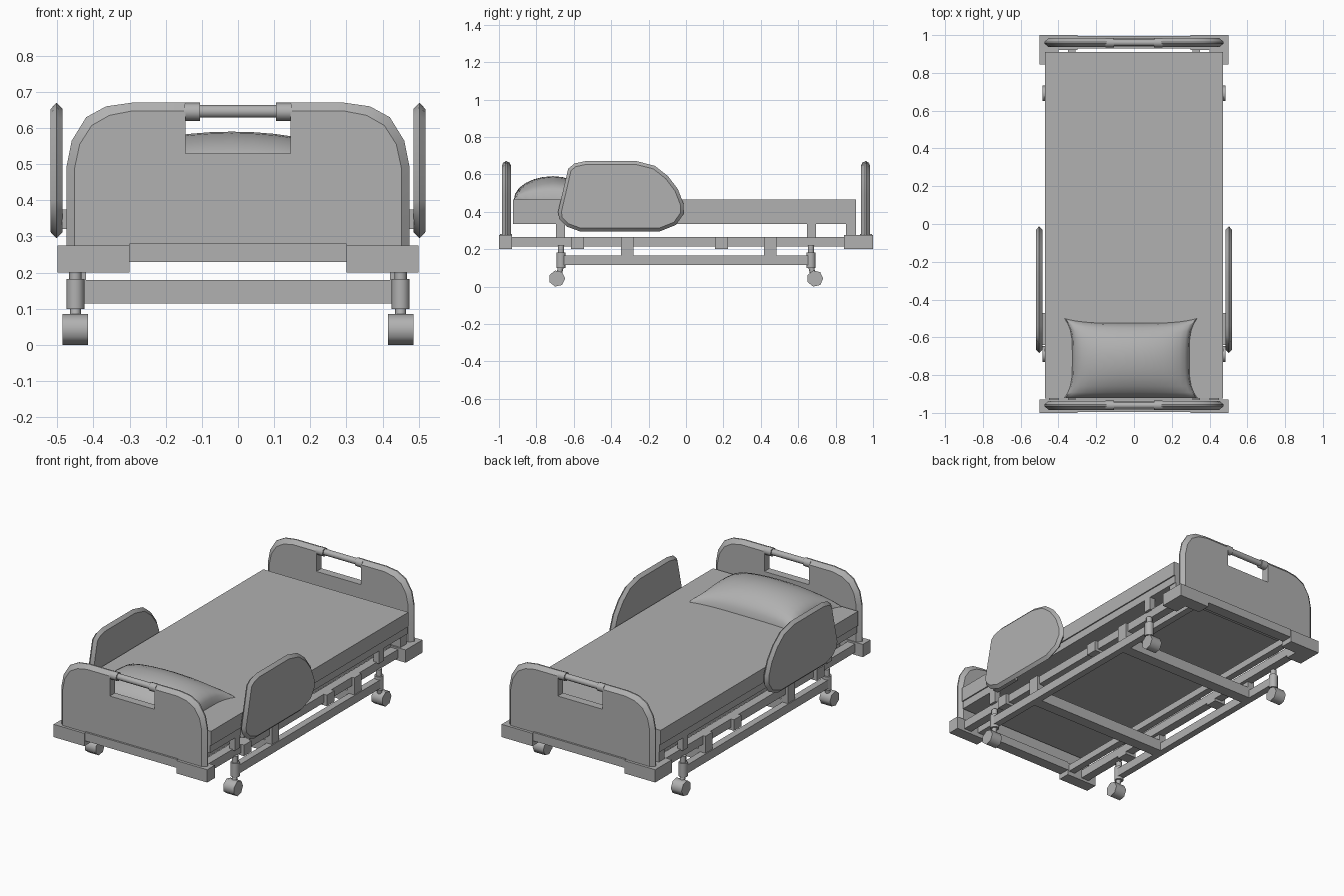
import bpy, bmesh, math
from mathutils import Vector

if "Cube" in bpy.data.objects:
    bpy.data.objects.remove(bpy.data.objects["Cube"])

grey = bpy.data.materials.new("mid_grey")
grey.diffuse_color = (0.44, 0.44, 0.44, 1)
grey.use_nodes = True
grey.node_tree.nodes["Principled BSDF"].inputs["Base Color"].default_value = grey.diffuse_color


def soften(ob, angle):
    bpy.ops.object.select_all(action='DESELECT')
    ob.select_set(True)
    bpy.context.view_layer.objects.active = ob
    bpy.ops.object.shade_smooth_by_angle(angle=math.radians(angle))


def add_mesh(name, verts, faces, smooth=None, weld=0.0):
    me = bpy.data.meshes.new(name)
    me.from_pydata(verts, [], faces)
    bm = bmesh.new()
    bm.from_mesh(me)
    if weld:
        bmesh.ops.remove_doubles(bm, verts=bm.verts, dist=weld)
    bmesh.ops.recalc_face_normals(bm, faces=bm.faces)
    bm.to_mesh(me)
    bm.free()
    me.materials.append(grey)
    ob = bpy.data.objects.new(name, me)
    bpy.context.collection.objects.link(ob)
    if smooth:
        soften(ob, smooth)
    return ob


def box(name, x0, x1, y0, y1, z0, z1):
    v = [(x, y, z) for x in (x0, x1) for y in (y0, y1) for z in (z0, z1)]
    f = [(0, 1, 3, 2), (4, 6, 7, 5), (0, 4, 5, 1), (2, 3, 7, 6), (0, 2, 6, 4), (1, 5, 7, 3)]
    return add_mesh(name, v, f)


def box_pair(name, x0, x1, *rest):
    box(name + "_right", x0, x1, *rest)
    box(name + "_left", -x1, -x0, *rest)


def loft(name, rings, smooth=None):
    """Skin equal-length rings and cap both ends."""
    n = len(rings[0])
    v = [p for r in rings for p in r]
    f = [(k * n + i, k * n + (i + 1) % n, (k + 1) * n + (i + 1) % n, (k + 1) * n + i)
         for k in range(len(rings) - 1) for i in range(n)]
    f += [tuple(range(n)), tuple(range((len(rings) - 1) * n, len(rings) * n))]
    return add_mesh(name, v, f, smooth)


def cylinder(name, a, b, r, n):
    a, b = Vector(a), Vector(b)
    q = (b - a).to_track_quat('Z', 'Y')
    circ = [q @ Vector((r * math.cos(t), r * math.sin(t), 0))
            for t in (2 * math.pi * i / n for i in range(n))]
    return loft(name, [[tuple(c + e) for c in circ] for e in (a, b)], 62)


# Head and foot boards: notched panel with ridged rim, and grab handle
INNER = [(0.452, 0.25), (0.452, 0.49), (0.438, 0.555), (0.405, 0.607), (0.356, 0.635),
         (0.295, 0.647), (0.145, 0.647), (0.145, 0.53)]
OUTER = [(0.475, 0.25), (0.475, 0.49), (0.460, 0.565), (0.420, 0.630), (0.365, 0.660),
         (0.295, 0.670), (0.145, 0.670), (0.145, 0.53)]
for end, yc in (("head", -0.96), ("foot", 0.96)):
    rings = []
    for half, d in ((INNER, -0.024), (OUTER, -0.004), (OUTER, 0.004), (INNER, 0.024)):
        full = half + [(-x, z) for x, z in reversed(half)]
        rings.append([(x, yc + d, z) for x, z in full])
    loft(end + "_board", rings, 35)
    for s, side in ((1, "right"), (-1, "left")):
        cylinder(f"{end}_handle_socket_{side}", (s * 0.105, yc, 0.645), (s * 0.15, yc, 0.645), 0.025, 8)
    cylinder(end + "_board_handle", (-0.11, yc, 0.646), (0.11, yc, 0.646), 0.018, 10)

# End bumpers with deeper corner blocks
box("head_bumper", -0.3, 0.3, -0.995, -0.93, 0.23, 0.28)
box("foot_bumper", -0.3, 0.3, 0.93, 0.995, 0.23, 0.28)
box_pair("head_corner_block", 0.3, 0.5, -1.0, -0.93, 0.2, 0.275)
box_pair("foot_corner_block", 0.3, 0.5, 0.92, 1.0, 0.2, 0.275)
box_pair("foot_corner_return", 0.40, 0.5, 0.845, 0.92, 0.2, 0.275)

# Mattress and deck
box("mattress", -0.472, 0.472, -0.925, 0.91, 0.38, 0.465)
box("deck", -0.465, 0.465, -0.925, 0.91, 0.335, 0.38)
box("foot_deck_support", -0.46, 0.46, 0.855, 0.91, 0.275, 0.335)

# Upper frame
box_pair("upper_rail", 0.40, 0.45, -0.94, 0.86, 0.215, 0.265)
box_pair("inner_rail", 0.31, 0.35, -0.94, 0.94, 0.225, 0.265)
for i, y in enumerate((-0.58, 0.19)):
    box_pair(f"rail_block_{i}", 0.40, 0.47, y - 0.035, y + 0.035, 0.2, 0.265)
box_pair("head_deck_post", 0.43, 0.465, -0.694, -0.646, 0.26, 0.34)
box_pair("foot_deck_post", 0.43, 0.465, 0.646, 0.694, 0.26, 0.34)

# Lower frame
box_pair("lower_rail", 0.43, 0.47, -0.67, 0.67, 0.115, 0.165)
for i, y in enumerate((-0.315, 0.45)):
    box(f"lower_cross_bar_{i}", -0.45, 0.45, y - 0.033, y + 0.033, 0.115, 0.18)
    box_pair(f"frame_bracket_{i}", 0.42, 0.465, y - 0.033, y + 0.033, 0.16, 0.265)

# Casters
for sx in (-1, 1):
    for sy in (-1, 1):
        x, y = sx * 0.45, sy * 0.668
        cylinder("caster_sleeve", (x, y, 0.1), (x, y, 0.182), 0.025, 10)
        cylinder("caster_pin", (x, y, 0.18), (x, y, 0.22), 0.017, 8)
        cylinder("caster_stem", (x, y + sy * 0.012, 0.06), (x, y, 0.11), 0.015, 8)
        w = cylinder("caster_wheel", (x - 0.035, y + sy * 0.022, 0.043),
                     (x + 0.035, y + sy * 0.022, 0.043), 0.044, 7)
        w.location.z = -min(v.co.z for v in w.data.vertices)

# Side rails: flat panels with a ridged edge
RAIL = [(-0.684, 0.40), (-0.63, 0.63), (-0.596, 0.658), (-0.54, 0.67), (-0.262, 0.67),
        (-0.166, 0.645), (-0.096, 0.59), (-0.043, 0.52), (-0.012, 0.44), (-0.013, 0.388),
        (-0.053, 0.33), (-0.14, 0.295), (-0.567, 0.295), (-0.636, 0.32), (-0.678, 0.362)]


def inset(pts, d):
    out = []
    for i, p in enumerate(pts):
        a, b, c = Vector(pts[i - 1]), Vector(p), Vector(pts[(i + 1) % len(pts)])
        t = ((b - a).normalized() + (c - b).normalized()).normalized()
        out.append(b + Vector((t.y, -t.x)) * d)
    return out


for s, side in ((1, "right"), (-1, "left")):
    loft("side_rail_" + side,
         [[(s * 0.502 + dx, y, z) for y, z in inset(RAIL, d)]
          for d, dx in ((0.018, -0.017), (0.0, 0.0), (0.018, 0.017))], 42)
# Mounting plates between the deck and the side rails
box_pair("side_rail_mount", 0.45, 0.487, -0.64, -0.47, 0.32, 0.375)

# Pillow: inflated grid with pinched sides
NX, NY = 16, 12
top, bottom, faces = [], [], []
for j in range(NY + 1):
    for i in range(NX + 1):
        u = math.sin((2 * i / NX - 1) * math.pi / 2)
        v = math.sin((2 * j / NY - 1) * math.pi / 2)
        x = -0.017 + 0.352 * u * (1 - 0.12 * (1 - v ** 4))
        y = -0.71 + 0.21 * v * (1 - 0.12 * (1 - u ** 4) * (v > 0))
        h = max(0.0, 1 - u * u) ** 0.33 * max(0.0, 1 - v * v) ** 0.52
        top.append((x, y, 0.468 + 0.122 * h))
        bottom.append((x, y, 0.466))
n = len(top)
for j in range(NY):
    for i in range(NX):
        a = j * (NX + 1) + i
        q = (a, a + 1, a + NX + 2, a + NX + 1)
        faces += [q, tuple(k + n for k in reversed(q))]
add_mesh("pillow", top + bottom, faces, 60, weld=0.0025)
